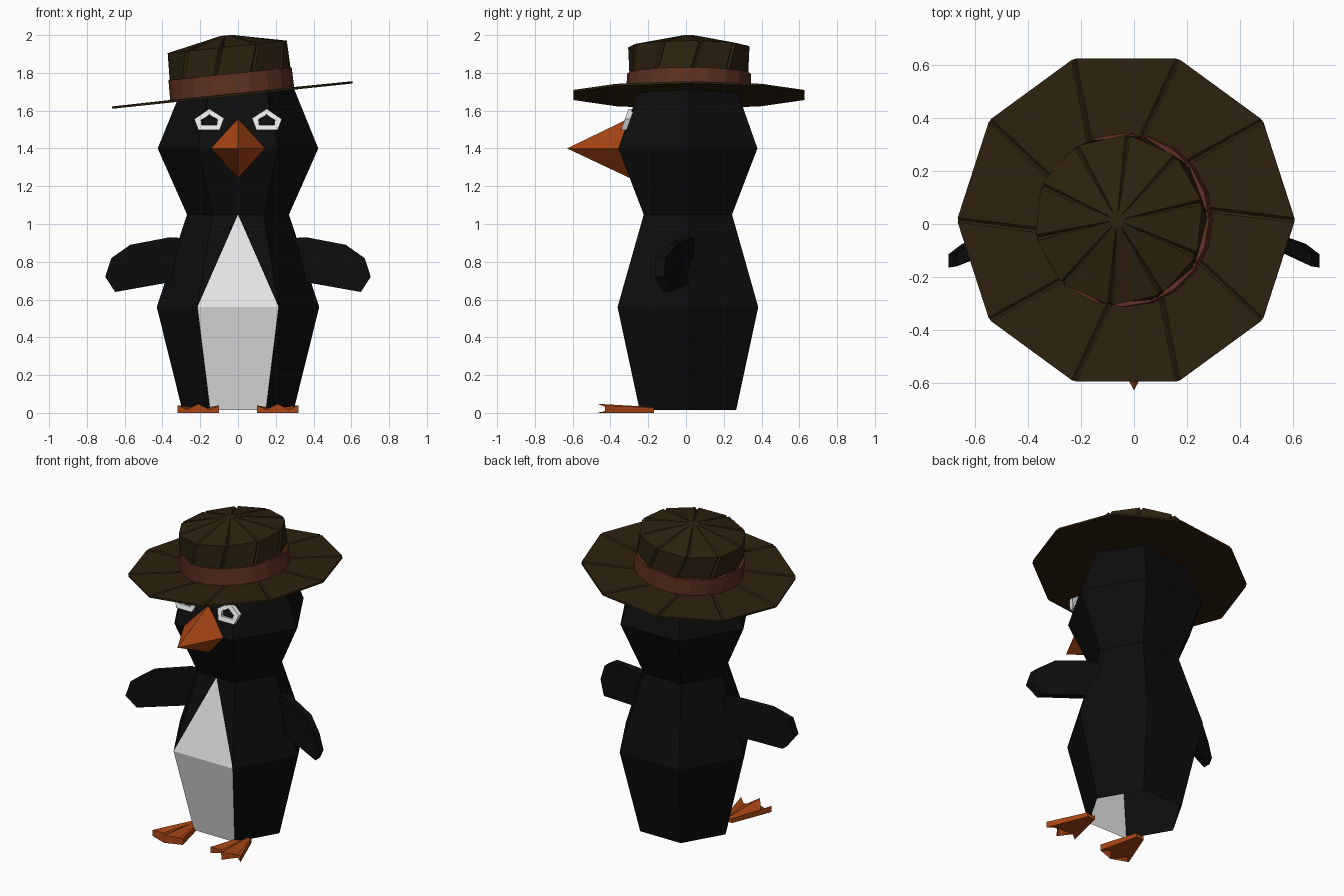
import bpy, bmesh
from math import sin, cos, radians
from mathutils import Matrix

if "Cube" in bpy.data.objects:
    bpy.data.objects.remove(bpy.data.objects["Cube"])


def material(name, rgb):
    m = bpy.data.materials.new(name)
    m.use_nodes = True
    m.diffuse_color = (*rgb, 1)
    bsdf = m.node_tree.nodes["Principled BSDF"]
    bsdf.inputs["Base Color"].default_value = (*rgb, 1)
    bsdf.inputs["Roughness"].default_value = 0.9
    return m


BLACK = material("black feathers", (0.004, 0.004, 0.004))
WHITE = material("white belly", (0.8, 0.8, 0.8))
ORANGE = material("orange beak", (0.4, 0.06, 0.007))
FELT = material("dark brown felt", (0.027, 0.016, 0.005))
RIBBON = material("red brown ribbon", (0.115, 0.03, 0.016))


def finish(bm, name, *mats, matrix=None):
    bmesh.ops.recalc_face_normals(bm, faces=bm.faces)
    mesh = bpy.data.meshes.new(name)
    bm.to_mesh(mesh)
    bm.free()
    for m in mats:
        mesh.materials.append(m)
    obj = bpy.data.objects.new(name, mesh)
    bpy.context.collection.objects.link(obj)
    if matrix:
        obj.matrix_world = matrix
    return obj


def loft(rings, cap_start=True, cap_end=True):
    """Skin closed rings of points; returns the bmesh and its vertex rings."""
    bm = bmesh.new()
    vs = [[bm.verts.new(p) for p in ring] for ring in rings]
    n = len(vs[0])
    for a, b in zip(vs, vs[1:]):
        for i in range(n):
            j = (i + 1) % n
            bm.faces.new((a[i], a[j], b[j], b[i]))
    if cap_start:
        bm.faces.new(vs[0])
    if cap_end:
        bm.faces.new(vs[-1])
    return bm, vs


def circle(n, r, z, y=0):
    return [(r * cos(radians(360 * i / n)), y + r * sin(radians(360 * i / n)), z)
            for i in range(n)]


# Body and head: six-sided, open underneath, front panel cut to a white bib
profile = [(0.295, 0.015), (0.43, 0.56), (0.27, 1.05), (0.425, 1.4), (0.285, 1.745)]
bm, vs = loft([circle(6, r, z, 0.01) for r, z in profile], cap_start=False)
neck_a, neck_b = vs[2][4], vs[2][5]
edge = bm.edges.get((neck_a, neck_b))
_, peak = bmesh.utils.edge_split(edge, neck_a, 0.5)
for corner in (vs[1][4], vs[1][5]):
    face = next(f for f in peak.link_faces if corner in f.verts)
    bmesh.utils.face_split(face, peak, corner)
for f in bm.faces:
    c = f.calc_center_median()
    f.material_index = int(abs(c.x) < 0.01 and c.y < -0.1 and c.z < 0.95)
finish(bm, "body", BLACK, WHITE)

# Beak
bm = bmesh.new()
tip = bm.verts.new((0, -0.63, 1.4))
base = [bm.verts.new(p) for p in
        ((0, -0.31, 1.555), (0.15, -0.345, 1.4), (0, -0.29, 1.24), (-0.15, -0.345, 1.4))]
for i in range(4):
    bm.faces.new((tip, base[i], base[(i + 1) % 4]))
bm.faces.new(base)
finish(bm, "beak", ORANGE)


def face_y(z):
    """Depth of the upper face panel at a height."""
    return -0.358 + (z - 1.4) * 0.351


def plate(outline, front, back):
    """Rings of an outline lying along the upper face panel."""
    return [[(x, face_y(z) - d, z) for x, z in outline] for d in (front, back)]


eye_shape = [(0.08, 0.005), (0, 0.06), (-0.078, 0.01), (-0.055, -0.052), (0.058, -0.052)]
hole_shape = [(0.043, 0.0), (0.0, 0.03), (-0.043, 0.004), (-0.04, -0.025), (0.04, -0.025)]
pupil_shape = [(0.036, 0.0), (0.018, 0.028), (-0.018, 0.028), (-0.036, 0.0),
               (-0.03, -0.022), (0.03, -0.022)]
wing_shape = [(0.22, 0.03, 0.92), (0.36, 0.01, 0.93), (0.57, -0.075, 0.89),
              (0.67, -0.135, 0.82), (0.703, -0.14, 0.72), (0.65, -0.10, 0.64),
              (0.37, 0.0, 0.69), (0.25, 0.03, 0.72)]
toes = [(-0.11, -0.43, 0.04), (-0.06, -0.39, 0.018), (0, -0.47, 0.048),
        (0.06, -0.39, 0.018), (0.11, -0.43, 0.04)]

for side, s in (("left", 1), ("right", -1)):
    # Eye: raised white rim around a black pupil
    place = lambda shape: [(s * (0.152 + x), 1.55 + z) for x, z in shape]
    rim, hole = place(eye_shape), place(hole_shape)
    rings = plate(rim, -0.01, 0.02) + plate(hole, 0.02, -0.01)
    bm, _ = loft(rings, False, False)
    finish(bm, side + "_eye_rim", WHITE)
    bm, _ = loft(plate(place(pupil_shape), -0.005, 0.013))
    finish(bm, side + "_pupil", BLACK)

    # Wing: thin fin sweeping forward to the tip
    bm, _ = loft([[(s * x, y + t, z) for x, y, z in wing_shape] for t in (-0.025, 0.025)])
    finish(bm, side + "_wing", BLACK)

    # Webbed foot: three ridged toes fanning from a narrow heel
    cx = s * 0.21
    front = [(cx + x, y, z) for x, y, z in toes]
    heel = [(s * 0.19 + x * 0.25, -0.17, 0.012 + z * 0.4) for x, y, z in toes]
    rings = [r + [(x, y, 0) for x, y, z in reversed(r)] for r in (heel, front)]
    bm, _ = loft(rings)
    finish(bm, side + "_foot", ORANGE)


# Hat: tilted, with narrow creases at each of its ten corners
tilt = Matrix.Translation((-0.03, 0.015, 1.681)) @ Matrix.Rotation(radians(-6), 4, "Y")


def creased(r, z, turn=0, dip_r=0, dip_z=0, half=2):
    ring = []
    for k in range(10):
        for step, dip in ((-half, 0), (0, 1), (half, 0)):
            a = radians(36 * k + turn + step)
            rr = r - dip * dip_r
            ring.append((rr * cos(a), rr * sin(a), z - dip * dip_z))
    return ring


bm, _ = loft([creased(0.64, -0.004, half=0.8), creased(0.64, 0.008, dip_z=0.007, half=0.8),
              creased(0.3, 0.01, turn=8, dip_z=0.01)])
finish(bm, "hat_brim", FELT, matrix=tilt)

bm, _ = loft([creased(0.318, 0.0), creased(0.322, 0.1, 3, 0.01),
              creased(0.322, 0.258, 12, 0.012, 0.01), creased(0.03, 0.319, 12)])
finish(bm, "hat_crown", FELT, matrix=tilt)

bm, _ = loft([circle(20, 0.33, 0.005), circle(20, 0.328, 0.115)])
finish(bm, "hat_band", RIBBON, matrix=tilt)
